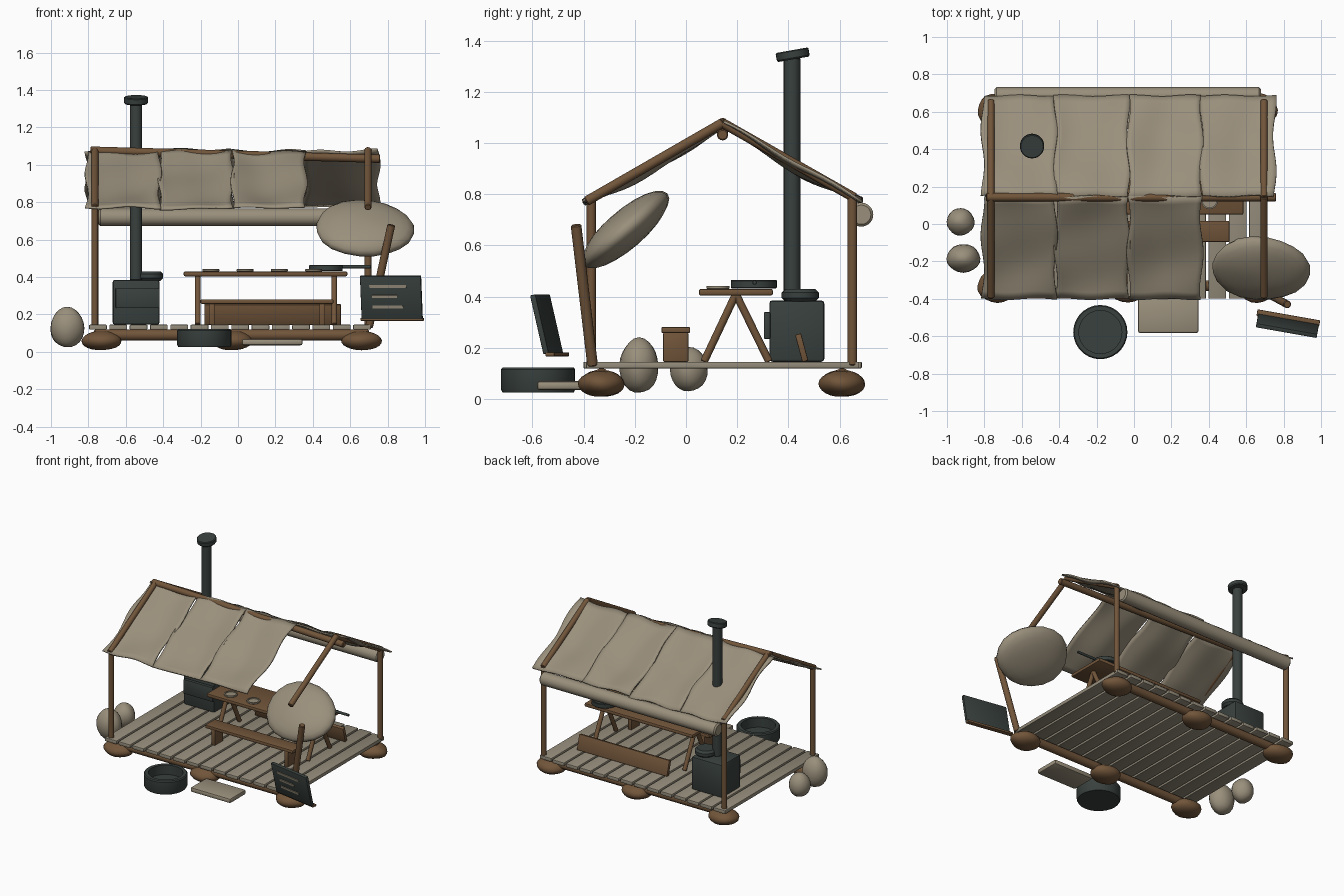
import bpy, bmesh, math, random
from mathutils import Vector, Matrix, Euler

random.seed(4)
cube = bpy.data.objects.get("Cube")
if cube:
    bpy.data.objects.remove(cube, do_unlink=True)


def material(name, color):
    m = bpy.data.materials.new(name)
    m.use_nodes = True
    m.diffuse_color = (*color, 1)
    m.node_tree.nodes["Principled BSDF"].inputs["Base Color"].default_value = (*color, 1)
    return m


CANVAS = material("canvas", (0.32, 0.275, 0.2))
PLANK = material("weathered_plank", (0.3, 0.265, 0.2))
WOOD = material("brown_wood", (0.165, 0.09, 0.042))
IRON = material("dark_iron", (0.04, 0.052, 0.048))


def finish(name, bm, mat, matrix=None, angle=35):
    """Turn a bmesh into a shaded, coloured object."""
    bmesh.ops.recalc_face_normals(bm, faces=bm.faces)
    if matrix:
        bm.transform(matrix)
    mesh = bpy.data.meshes.new(name)
    bm.to_mesh(mesh)
    bm.free()
    mesh.materials.append(mat)
    ob = bpy.data.objects.new(name, mesh)
    bpy.context.collection.objects.link(ob)
    for other in bpy.context.selected_objects:
        other.select_set(False)
    ob.select_set(True)
    bpy.context.view_layer.objects.active = ob
    bpy.ops.object.shade_smooth_by_angle(angle=math.radians(angle))
    return ob


def place(centre, rot=(0, 0, 0), order='XYZ'):
    euler = Euler([math.radians(a) for a in rot], order)
    return Matrix.Translation(centre) @ euler.to_matrix().to_4x4()


def box(name, centre, size, mat, rot=(0, 0, 0), bevel=0.004):
    bm = bmesh.new()
    bmesh.ops.create_cube(bm, size=1)
    bmesh.ops.scale(bm, vec=size, verts=bm.verts)
    if bevel:
        bmesh.ops.bevel(bm, geom=bm.edges[:], offset=bevel, segments=2,
                        profile=0.5, affect='EDGES')
    return finish(name, bm, mat, place(centre, rot))


def stick(name, a, b, r, mat, sides=14):
    a, b = Vector(a), Vector(b)
    bm = bmesh.new()
    bmesh.ops.create_cone(bm, cap_ends=True, segments=sides, radius1=r, radius2=r,
                          depth=(b - a).length)
    caps = [e for e in bm.edges if abs(e.verts[0].co.z - e.verts[1].co.z) < 1e-5]
    bmesh.ops.bevel(bm, geom=caps, offset=r * 0.2, segments=1, affect='EDGES')
    turn = (b - a).to_track_quat('Z', 'Y').to_matrix().to_4x4()
    return finish(name, bm, mat, Matrix.Translation((a + b) / 2) @ turn)


def blob(name, centre, half, mat, rot=(0, 0, 0), lump=0.04, order='XYZ'):
    bm = bmesh.new()
    bmesh.ops.create_uvsphere(bm, u_segments=20, v_segments=12, radius=1)
    phase = random.random() * 6
    for v in bm.verts:
        x, y, z = v.co
        v.co *= 1 + lump * math.sin(3 * x + phase) * math.cos(4 * y + 2 * z - phase)
    bmesh.ops.scale(bm, vec=half, verts=bm.verts)
    return finish(name, bm, mat, place(centre, rot, order), 80)


def lathe(name, centre, profile, mat, rot=(0, 0, 0), steps=28):
    bm = bmesh.new()
    verts = [bm.verts.new((r, 0, z)) for r, z in profile]
    edges = [bm.edges.new(p) for p in zip(verts, verts[1:])]
    bmesh.ops.spin(bm, geom=verts + edges, cent=(0, 0, 0), axis=(0, 0, 1),
                   angle=math.tau, steps=steps)
    bmesh.ops.remove_doubles(bm, verts=bm.verts, dist=1e-4)
    return finish(name, bm, mat, place(centre, rot))


def dish(name, centre, r, h, wall, mat):
    """Round open vessel with a floor."""
    return lathe(name, centre, [(0, 0), (r * 0.96, 0), (r, h * 0.12), (r, h * 0.92),
                                (r - wall * 0.2, h), (r - wall, h),
                                (r - wall, h * 0.3), (0, h * 0.3)], mat)


def cloth(name, x0, x1, top, eave):
    """Sagging roof sheet between a ridge line and an eave line, each (y, z)."""
    n = 14
    bm = bmesh.new()
    bmesh.ops.create_grid(bm, x_segments=n, y_segments=n, size=0.5)
    p, q = random.random() * 6, random.random() * 6
    for v in bm.verts:
        u, t = v.co.x + 0.5, v.co.y + 0.5
        sag = 0.03 * math.sin(math.pi * u) * math.sin(math.pi * t)
        fold = 0.011 * math.sin(5 * u + 4 * t + p) * math.cos(6 * t - 3 * u + q)
        edge = 0.01 * math.sin(9 * t + p) * (2 * u - 1)
        hem = 0.008 * math.sin(8 * u + q) * (2 * t - 1)
        v.co = (x0 + (x1 - x0) * u + edge,
                top[0] + (eave[0] - top[0]) * (t + hem),
                top[1] + (eave[1] - top[1]) * (t + hem) - sag + fold)
    ob = finish(name, bm, CANVAS, angle=80)
    solid = ob.modifiers.new("thickness", 'SOLIDIFY')
    solid.thickness = 0.01
    solid.offset = 0
    return ob


# Foundation stumps and beams
for row, y in (("front", -0.33), ("back", 0.61)):
    for side, x in (("right", -0.73), ("middle", -0.03), ("left", 0.66)):
        blob(f"{row}_{side}_footing", (x, y, 0.06), (0.107, 0.09, 0.052), WOOD)
    stick(f"{row}_floor_beam", (-0.77, y, 0.09), (0.70, y, 0.09), 0.03, WOOD)

# Deck planks
pitch = 1.52 / 14
for i in range(14):
    length = 1.08 + random.uniform(-0.018, 0.01)
    box(f"deck_plank_{i + 1}", (-0.8 + pitch * (i + 0.5) - 0.003, 0.143, 0.132),
        (pitch - 0.014, length, 0.026), PLANK)

# Frame: posts, rafters and ridge
RX, LX = -0.765, 0.695
stick("front_right_post", (RX, -0.37, 0.13), (RX, -0.37, 0.79), 0.018, WOOD)
stick("front_left_leaning_post", (0.70, -0.365, 0.13), (0.82, -0.43, 0.68), 0.021, WOOD)
for side, x in (("right", RX), ("left", LX)):
    stick(f"back_{side}_post", (x, 0.65, 0.13), (x, 0.65, 0.79), 0.019, WOOD)
    stick(f"{side}_front_rafter", (x, -0.39, 0.772), (x, 0.145, 1.08), 0.019, WOOD)
    stick(f"{side}_back_rafter", (x, 0.66, 0.785), (x, 0.14, 1.08), 0.019, WOOD)
stick("ridge_pole", (-0.79, 0.143, 1.076), (0.76, 0.143, 1.032), 0.022, WOOD)

# Roof sheets: four behind, three in front, one fallen
for i in range(4):
    x = -0.81 + 0.39 * i
    cloth(f"back_roof_sheet_{i + 1}", x, x + 0.392, (0.15, 1.076), (0.685, 0.775))
    if i < 3:
        cloth(f"front_roof_sheet_{i + 1}", x, x + 0.392, (0.148, 1.076), (-0.4, 0.768))
blob("fallen_roof_sheet", (0.68, -0.238, 0.66), (0.265, 0.215, 0.075), CANVAS,
     (41, 0, -9), 0.03, 'ZYX')
stick("rolled_canvas", (-0.745, 0.685, 0.72), (0.678, 0.685, 0.72), 0.047, CANVAS, 20)

# Stove and chimney
box("stove_body", (-0.545, 0.433, 0.265), (0.25, 0.215, 0.24), IRON, bevel=0.012)
box("stove_door", (-0.537, 0.317, 0.287), (0.235, 0.025, 0.105), IRON)
stick("stove_kettle", (-0.473, 0.447, 0.38), (-0.473, 0.447, 0.43), 0.073, IRON, 24)
stick("chimney_pipe", (-0.545, 0.415, 0.38), (-0.545, 0.415, 1.335), 0.033, IRON, 20)
lathe("chimney_cap", (-0.545, 0.417, 1.345),
      [(0, -0.018), (0.06, -0.018), (0.065, -0.012), (0.065, 0.014), (0.06, 0.018), (0, 0.018)],
      IRON, (10, 0, 0))

# Table with crossed legs
box("table_top", (0.147, 0.195, 0.417), (0.875, 0.29, 0.026), WOOD, bevel=0.008)
for side, x in (("right", -0.215), ("left", 0.515)):
    for end, y in (("front", 0.07), ("back", 0.325)):
        stick(f"table_{side}_{end}_leg", (x, y, 0.145), (x, 0.195, 0.41), 0.015, WOOD)

# Standing bench and tipped bench board
box("bench_seat", (0.155, -0.04, 0.269), (0.71, 0.113, 0.024), WOOD, bevel=0.006)
for side, x in (("right", -0.14), ("left", 0.45)):
    box(f"bench_{side}_leg", (x, -0.04, 0.202), (0.03, 0.098, 0.115), WOOD)
box("tipped_bench_board", (0.185, 0.452, 0.2), (0.73, 0.024, 0.11), WOOD, (15, 0, 0))

# Tableware
for i in range(4):
    dish(f"plate_{i + 1}", (-0.145 + 0.183 * i, 0.125, 0.43), 0.045, 0.012, 0.008, CANVAS)
dish("frying_pan", (0.47, 0.265, 0.432), 0.09, 0.032, 0.01, IRON)
stick("pan_handle", (0.55, 0.268, 0.455), (0.71, 0.268, 0.455), 0.009, IRON)

# Items on the ground
dish("wash_tub", (-0.18, -0.578, 0.025), 0.145, 0.098, 0.03, IRON)
box("step_slab", (0.183, -0.49, 0.052), (0.325, 0.185, 0.035), CANVAS, bevel=0.012)
blob("large_sack", (-0.912, -0.183, 0.13), (0.09, 0.076, 0.108), CANVAS, lump=0.03)
blob("small_sack", (-0.927, 0.012, 0.115), (0.074, 0.073, 0.086), CANVAS, lump=0.03)

# Leaning notice board with painted strips and a ledge
spot, lean = Vector((0.82, -0.545, 0.292)), (13, 0, -10)
box("notice_board", spot, (0.33, 0.022, 0.235), IRON, lean)
box("notice_ledge", (0.825, -0.503, 0.174), (0.34, 0.035, 0.016), WOOD, (0, 0, -10))
for i, (x, width) in enumerate(((-0.015, 0.2), (-0.035, 0.135), (-0.02, 0.165))):
    where = place(spot, lean) @ Vector((x, -0.012, 0.062 - 0.056 * i))
    box(f"notice_strip_{i + 1}", where, (width, 0.006, 0.016), CANVAS, lean, 0)
